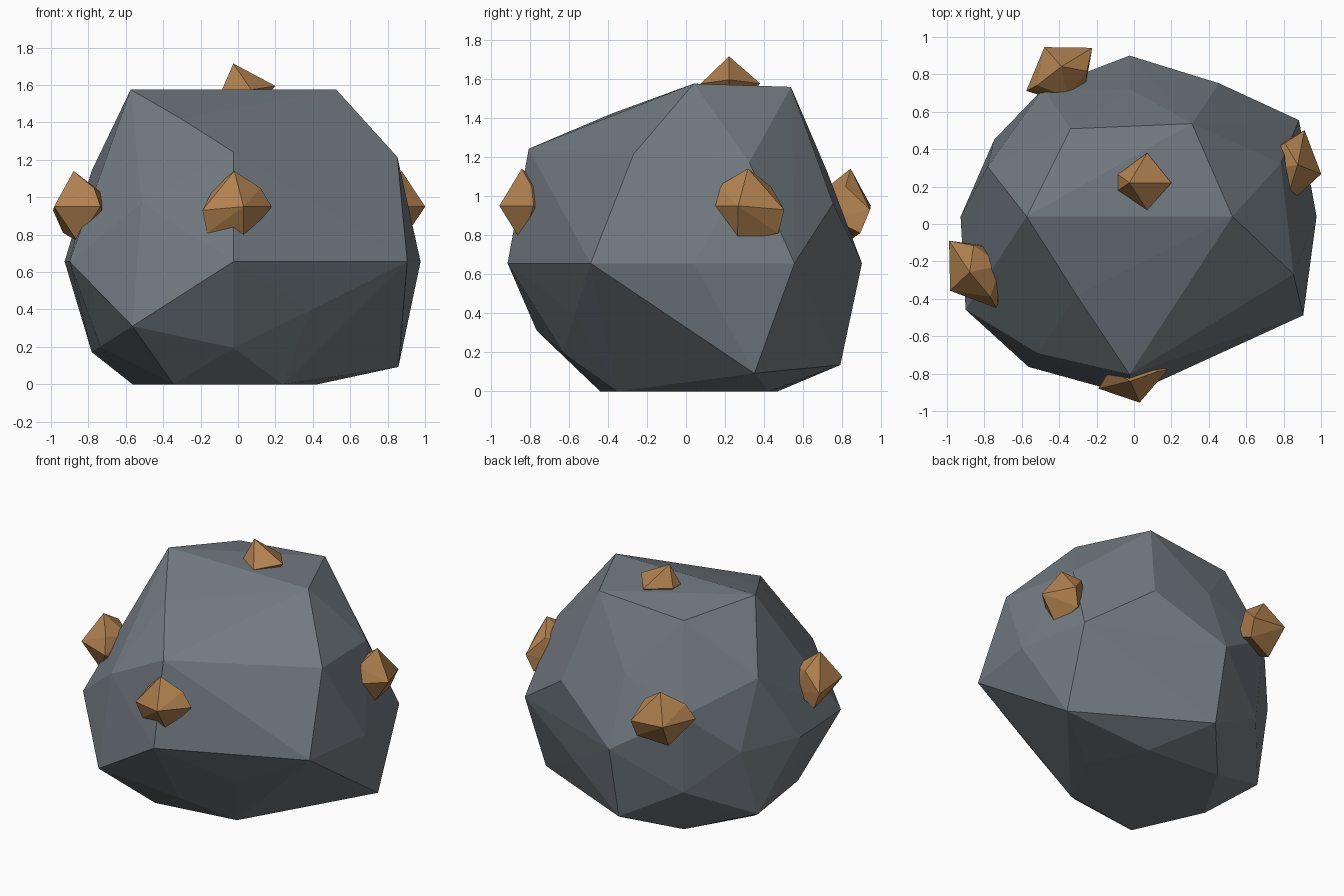
import bpy, bmesh, math
from mathutils import Vector, Matrix

if "Cube" in bpy.data.objects:
    bpy.data.objects.remove(bpy.data.objects["Cube"])


def material(name, rgb):
    m = bpy.data.materials.new(name)
    m.diffuse_color = (*rgb, 1)
    m.use_nodes = True
    m.node_tree.nodes["Principled BSDF"].inputs["Base Color"].default_value = m.diffuse_color
    return m


def hull_object(name, points, mat):
    """Faceted convex stone around the points."""
    bm = bmesh.new()
    for p in points:
        bm.verts.new(p)
    bmesh.ops.convex_hull(bm, input=bm.verts[:])
    loose = [v for v in bm.verts if not v.link_faces]
    bmesh.ops.delete(bm, geom=loose, context='VERTS')
    bmesh.ops.recalc_face_normals(bm, faces=bm.faces[:])
    me = bpy.data.meshes.new(name)
    bm.to_mesh(me)
    bm.free()
    me.materials.append(mat)
    ob = bpy.data.objects.new(name, me)
    bpy.context.collection.objects.link(ob)
    return ob


stone = material("stone", (0.17, 0.20, 0.225))
ore = material("ore", (0.45, 0.225, 0.08))

# Boulder: hull of a once-subdivided icosahedron, one radius per direction, flat base
A, B = 0.5257, 0.8507
families = [  # direction, radii for signs ordered - to + (x slowest)
    ((A, 0, B), (1.027, 1.046, .854, 1.046)),
    ((0, B, A), (.85, 1.079, .958, .87)),
    ((B, A, 0), (1.03, .85, 1.092, 1.065)),
    ((1, 0, 0), (.903, 1.0)),
    ((0, 1, 0), (1.036, .935)),
    ((0, 0, 1), (1.0, .89)),
    ((.309, .5, .809), (1.04, .916, .93, 1.02, .85, .90, .835, 1.08)),
    ((.5, .809, .309), (1.08, .983, .86, .92, .82, .90, .86, .957)),
    ((.809, .309, .5), (.88, .88, .937, .938, .80, 1.083, 1.09, 1.0)),
]
boulder = []
for (x, y, z), rs in families:
    signed = [(sx, sy, sz) for sx in ((-x, x) if x else (0,))
              for sy in ((-y, y) if y else (0,))
              for sz in ((-z, z) if z else (0,))]
    for d, r in zip(signed, rs):
        d = Vector(d).normalized() * r
        boulder.append((d.x - .024, .92 * d.y + .04, max(0, .656 + 1.033 * d.z)))
hull_object("boulder", boulder, stone)

# Ore nuggets: one faceted nugget facing -y, turned to face outward
nugget = [(.03, -.125, 0), (-.02, -.01, .19), (.18, .05, 0), (.03, -.01, -.185),
          (-.165, -.01, -.14), (-.19, -.05, -.02), (.12, .04, .1), (-.13, .05, .1),
          (0, .14, .06), (.08, .12, -.1), (-.1, .12, -.06)]
spots = [  # name, position, turn about z, mirror, horizontal scale
    ("front_nugget", (0, -.83, .95), 0, 1, 1),
    ("left_nugget", (-.86, -.275, .95), -70, 1, 1.15),
    ("right_nugget", (.865, .295, .95), 92, -1, 1.08),
    ("back_nugget", (-.405, .825, .95), 198, 1, 1.1),
]
for name, pos, turn, flip, s in spots:
    m = Matrix.Translation(pos) @ Matrix.Rotation(math.radians(turn), 4, 'Z')
    hull_object(name, [m @ Vector((flip * s * x, s * y, z)) for x, y, z in nugget], ore)

# Top nugget: leaning point rising out of the upper face
hull_object("top_nugget", [(-.025, .22, 1.715), (.07, .38, 1.575), (.2, .22, 1.595),
                           (.07, .075, 1.575), (-.085, .18, 1.575), (-.085, .265, 1.575),
                           (.05, .23, 1.42)], ore)
